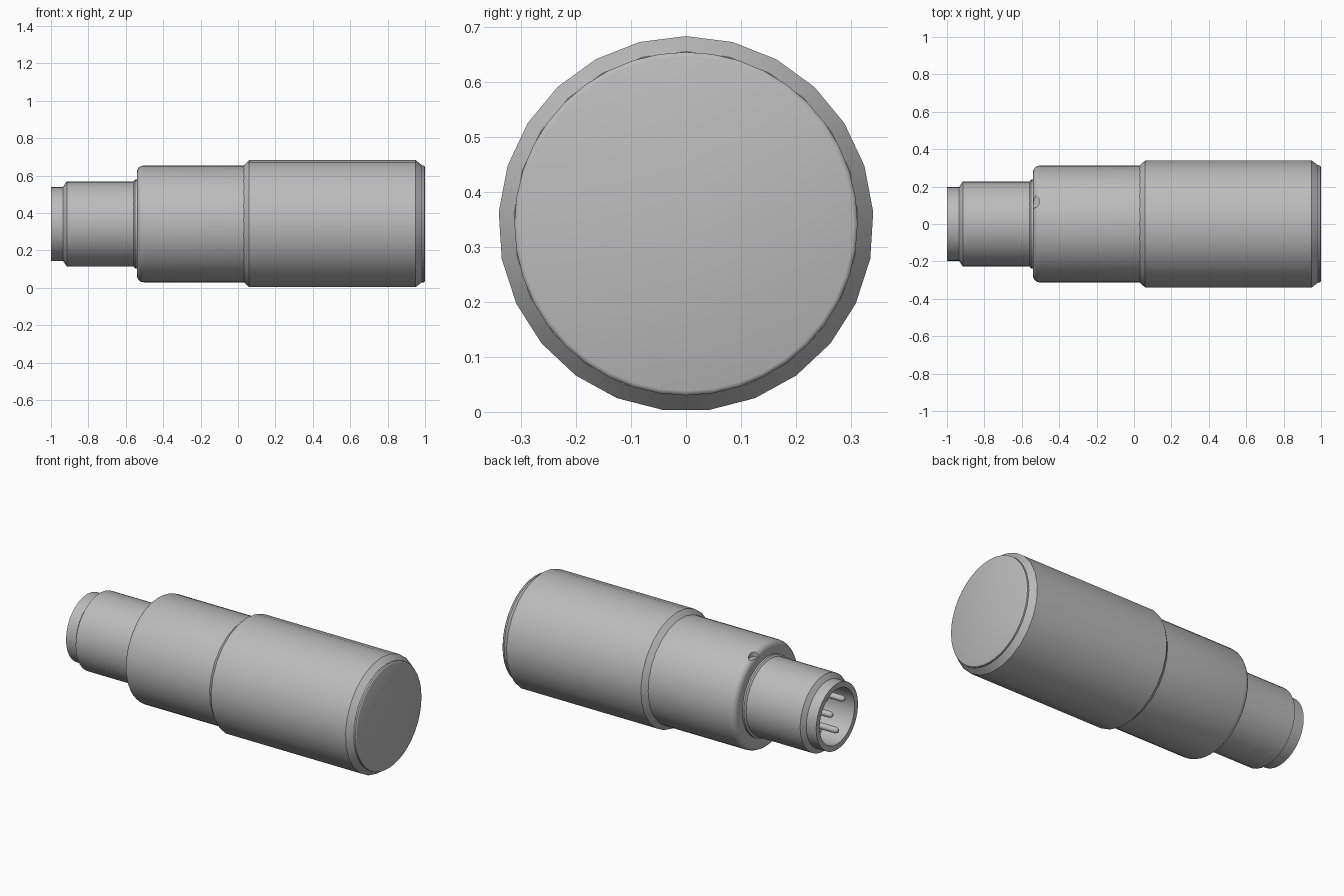
import bpy, bmesh, math
from mathutils import Matrix

cube = bpy.data.objects.get("Cube")
if cube:
    bpy.data.objects.remove(cube)

AXIS_Z = 0.342

grey = bpy.data.materials.new("satin_grey")
grey.use_nodes = True
grey.diffuse_color = (0.5, 0.5, 0.5, 1)
grey.node_tree.nodes["Principled BSDF"].inputs["Base Color"].default_value = (0.5, 0.5, 0.5, 1)


def lathe(name, profile, sides, y=0.0, z=0.0, angle=32):
    """Turn (x, radius) points around the long axis; zero radius closes an end."""
    bm = bmesh.new()
    rings = []
    for x, r in profile:
        if r == 0:
            rings.append([bm.verts.new((x, y, z + AXIS_Z))])
            continue
        ring = []
        for i in range(sides):
            a = math.tau * i / sides + math.pi / 2
            ring.append(bm.verts.new((x, y + r * math.cos(a), z + AXIS_Z + r * math.sin(a))))
        rings.append(ring)
    for lo, hi in zip(rings, rings[1:]):
        for i in range(sides):
            j = (i + 1) % sides
            loop = [lo[i % len(lo)], lo[j % len(lo)], hi[j % len(hi)], hi[i % len(hi)]]
            bm.faces.new(list(dict.fromkeys(loop)))
    bmesh.ops.recalc_face_normals(bm, faces=bm.faces)
    mesh = bpy.data.meshes.new(name)
    bm.to_mesh(mesh)
    bm.free()
    obj = bpy.data.objects.new(name, mesh)
    bpy.context.collection.objects.link(obj)
    mesh.materials.append(grey)
    bpy.ops.object.select_all(action='DESELECT')
    obj.select_set(True)
    bpy.context.view_layer.objects.active = obj
    bpy.ops.object.shade_smooth_by_angle(angle=math.radians(angle))
    return obj


def fillet(x, r, size, steps=5):
    """Rounded left shoulder that rises from a flat face to radius r."""
    arc = [math.pi / 2 * i / steps for i in range(steps + 1)]
    return [(x + size * (1 - math.cos(a)), r - size * (1 - math.sin(a))) for a in arc]


# Main cylinder with chamfered ends
lathe("main_body", [(0.03, 0), (0.03, 0.312), (0.06, 0.341), (0.95, 0.341),
                    (0.985, 0.313), (0.985, 0)], 25)

# Slightly proud end cap with a softened rim
lathe("end_cap", [(0.97, 0), (0.97, 0.312), (0.994, 0.312), (0.998, 0.309),
                  (1.0, 0.304), (1.0, 0)], 40)

# Middle collar with rounded shoulder
collar = lathe("middle_collar", [(-0.54, 0)] + fillet(-0.54, 0.312, 0.035)
               + [(0.035, 0.312), (0.035, 0)], 48)

# Keyway notch cut into the collar's shoulder
bm = bmesh.new()
bmesh.ops.create_cone(bm, cap_ends=True, segments=16, radius1=0.035, radius2=0.035, depth=0.1,
                      matrix=Matrix.Translation((-0.54, 0.12, AXIS_Z + 0.315)))
mesh = bpy.data.meshes.new("notch_cutter")
bm.to_mesh(mesh)
bm.free()
mesh.materials.append(grey)
cutter = bpy.data.objects.new("notch_cutter", mesh)
bpy.context.collection.objects.link(cutter)
cutter.hide_render = True
cutter.hide_set(True)
cut = collar.modifiers.new("notch", 'BOOLEAN')
cut.object = cutter
cut.operation = 'DIFFERENCE'
cut.solver = 'EXACT'

# Neck ring where the connector leaves the collar
lathe("neck_ring", [(-0.56, 0), (-0.56, 0.225), (-0.55, 0.238), (-0.53, 0.238), (-0.53, 0)], 40)

# Hollow connector sleeve with stepped tip
lathe("connector_sleeve", [(-0.55, 0), (-0.55, 0.228), (-0.915, 0.228), (-0.935, 0.198),
                           (-1.0, 0.198), (-1.0, 0.165), (-0.67, 0.165), (-0.67, 0)], 32)

# Contact pins: one in the centre and four around it
pins = [(0.0, 0.0)]
for k in range(4):
    a = math.radians(65 + 90 * k)
    pins.append((0.125 * math.cos(a), 0.125 * math.sin(a)))
for n, (y, z) in enumerate(pins):
    lathe(f"contact_pin_{n + 1}", [(-0.66, 0), (-0.66, 0.018), (-0.955, 0.018),
                                   (-0.968, 0.012), (-0.972, 0)], 12, y, z, 60)
